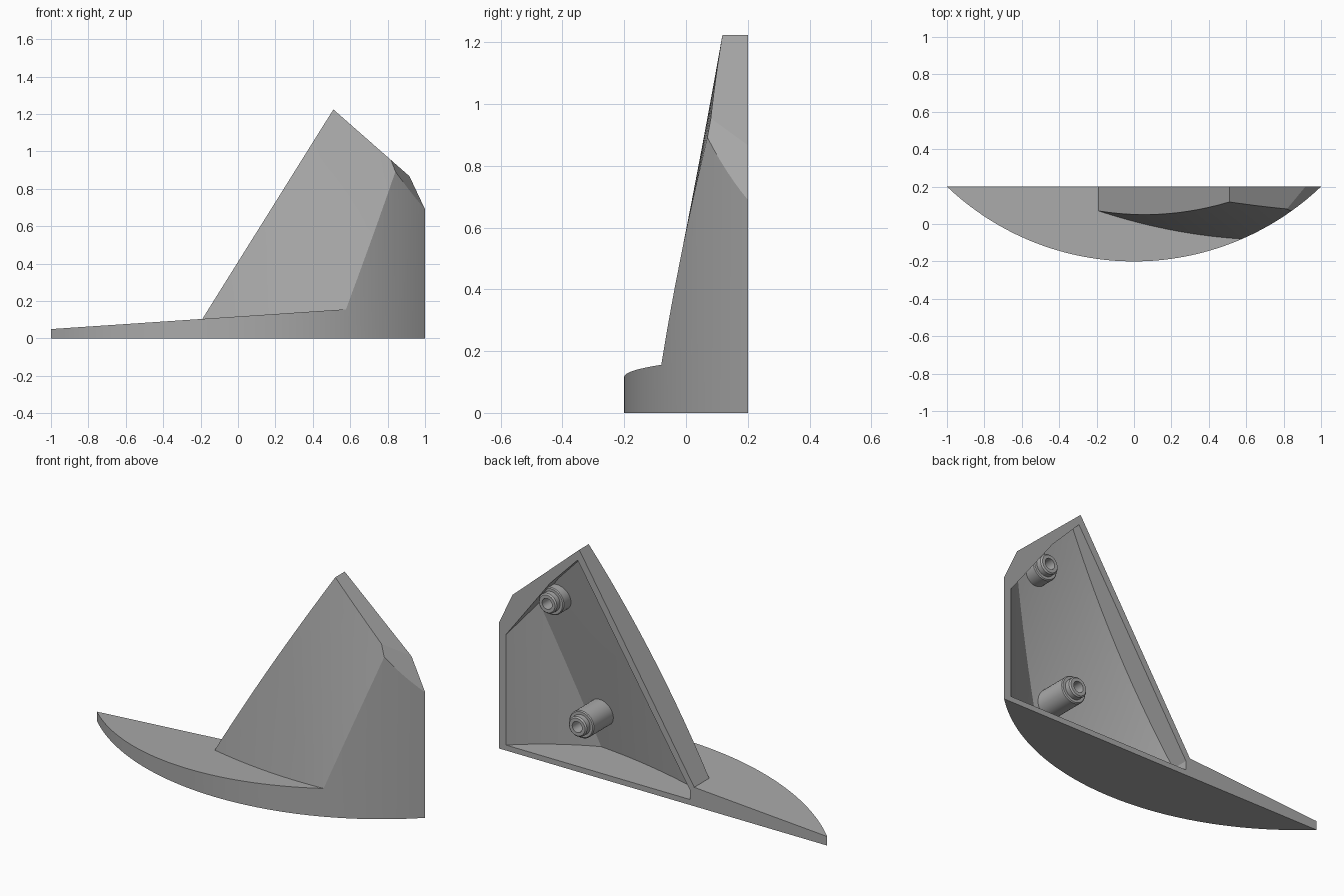
import bpy, bmesh, math
from mathutils import Vector

if "Cube" in bpy.data.objects:
    bpy.data.objects.remove(bpy.data.objects["Cube"])

grey = bpy.data.materials.new("plain grey")
grey.use_nodes = True
grey.diffuse_color = (0.4, 0.4, 0.4, 1)
grey.node_tree.nodes["Principled BSDF"].inputs["Base Color"].default_value = (0.4, 0.4, 0.4, 1)

ARC_Y, RADIUS = 1.25, 1.45      # centre and radius of the bowed front


def finish(name, bm):
    bmesh.ops.recalc_face_normals(bm, faces=bm.faces)
    mesh = bpy.data.meshes.new(name)
    bm.to_mesh(mesh)
    bm.free()
    obj = bpy.data.objects.new(name, mesh)
    bpy.context.collection.objects.link(obj)
    mesh.materials.append(grey)
    return obj


def prism(name, points, offset, plane=None):
    """Extrude a closed outline, optionally slicing it with a (point, normal) plane."""
    bm = bmesh.new()
    face = bm.faces.new([bm.verts.new(p) for p in points])
    out = bmesh.ops.extrude_face_region(bm, geom=[face], use_keep_orig=True)
    verts = [v for v in out["geom"] if isinstance(v, bmesh.types.BMVert)]
    bmesh.ops.translate(bm, verts=verts, vec=offset)
    if plane:
        geom = bm.verts[:] + bm.edges[:] + bm.faces[:]
        bmesh.ops.bisect_plane(bm, geom=geom, plane_co=plane[0], plane_no=plane[1], clear_outer=True)
        bmesh.ops.holes_fill(bm, edges=[e for e in bm.edges if e.is_boundary])
    return finish(name, bm)


def side_prism(name, outline, plane=None):
    return prism(name, [(x, -0.5, z) for x, z in outline], (0, 1.0, 0), plane)


def bow_prism(name, radius, back, bottom):
    """Upright solid between a straight back and a circular front."""
    half = math.asin(math.sqrt(radius ** 2 - (ARC_Y - back) ** 2) / radius)
    steps = 64
    angles = [half * (2 * i / steps - 1) for i in range(steps + 1)]
    points = [(radius * math.sin(a), ARC_Y - radius * math.cos(a), bottom) for a in angles]
    return prism(name, points, (0, 0, 1.5))


def fin_y(x, z):
    """Leaning, gently bowed front of the fin."""
    rise = z - 0.118 - 0.067 * x
    return 0.0137 - 0.2632 * x + 0.1753 * x * x + rise * (0.129 + 0.1 * x)


def behind_fin_face(name, shift):
    """Solid filling everything behind the fin front."""
    bm = bmesh.new()
    bmesh.ops.create_grid(bm, x_segments=30, y_segments=12, size=1)
    for v in bm.verts:
        x, z = 0.4 + 0.8 * v.co.x, 0.6 + 0.8 * v.co.y
        v.co = (x, fin_y(x, z) + shift, z)
    out = bmesh.ops.extrude_face_region(bm, geom=bm.faces[:], use_keep_orig=True)
    for v in out["geom"]:
        if isinstance(v, bmesh.types.BMVert):
            v.co.y = 0.8
    return finish(name, bm)


def combine(target, other, operation):
    mod = target.modifiers.new("combine", "BOOLEAN")
    mod.operation, mod.solver, mod.object = operation, "EXACT", other
    bpy.context.view_layer.update()
    graph = bpy.context.evaluated_depsgraph_get()
    mesh = bpy.data.meshes.new_from_object(target.evaluated_get(graph))
    target.modifiers.clear()
    target.data = mesh
    bpy.data.objects.remove(other)


def smooth(obj, degrees):
    bpy.ops.object.select_all(action="DESELECT")
    obj.select_set(True)
    bpy.context.view_layer.objects.active = obj
    bpy.ops.object.shade_smooth_by_angle(angle=math.radians(degrees))


# Fin with a slanted corner, standing on a sloping base
corner = (Vector((0.92, 0.2, 0.86)), Vector((0.02125, -0.0103, 0.01)).normalized())
fin = side_prism("fin", [(-0.19, -0.05), (-0.19, 0.105), (0.51, 1.224),
                         (1.1, 0.706), (1.1, -0.05)], corner)
combine(fin, behind_fin_face("fin_front", 0), "INTERSECT")
body = side_prism("finned_base", [(-1.1, -0.1), (-1.1, 0.043), (1.15, 0.194), (1.15, -0.1)])
combine(body, fin, "UNION")
combine(body, bow_prism("bowed_outline", RADIUS, 0.2, 0), "INTERSECT")

# Hollow, open at the back
hollow = side_prism("hollow", [(-0.165, -0.1), (-0.165, 0.08), (0.52, 1.165),
                               (0.69, 0.99), (0.97, 0.62), (0.97, -0.1)])
combine(hollow, behind_fin_face("hollow_front", 0.045), "INTERSECT")
combine(hollow, bow_prism("hollow_outline", RADIUS - 0.03, 0.3, 0.03), "INTERSECT")
combine(body, hollow, "DIFFERENCE")
smooth(body, 12)


# Stepped mounting pegs with a blind hole
def peg(name, x, z):
    start = fin_y(x, z) + 0.022
    profile = [(0.075, start), (0.075, 0.16), (0.07, 0.165), (0.055, 0.165),
               (0.055, 0.193), (0.048, 0.2), (0.03, 0.2), (0.03, 0.13), (0, 0.13)]
    bm = bmesh.new()
    verts = [bm.verts.new((x + r, y, z)) for r, y in profile]
    edges = [bm.edges.new(pair) for pair in zip(verts, verts[1:])]
    bmesh.ops.spin(bm, geom=verts + edges, cent=(x, 0, z), axis=(0, 1, 0),
                   angle=math.tau, steps=32)
    bmesh.ops.remove_doubles(bm, verts=bm.verts, dist=0.0005)
    bmesh.ops.holes_fill(bm, edges=[e for e in bm.edges if e.is_boundary])
    smooth(finish(name, bm), 30)


peg("upper_peg", 0.706, 0.874)
peg("lower_peg", 0.523, 0.245)
